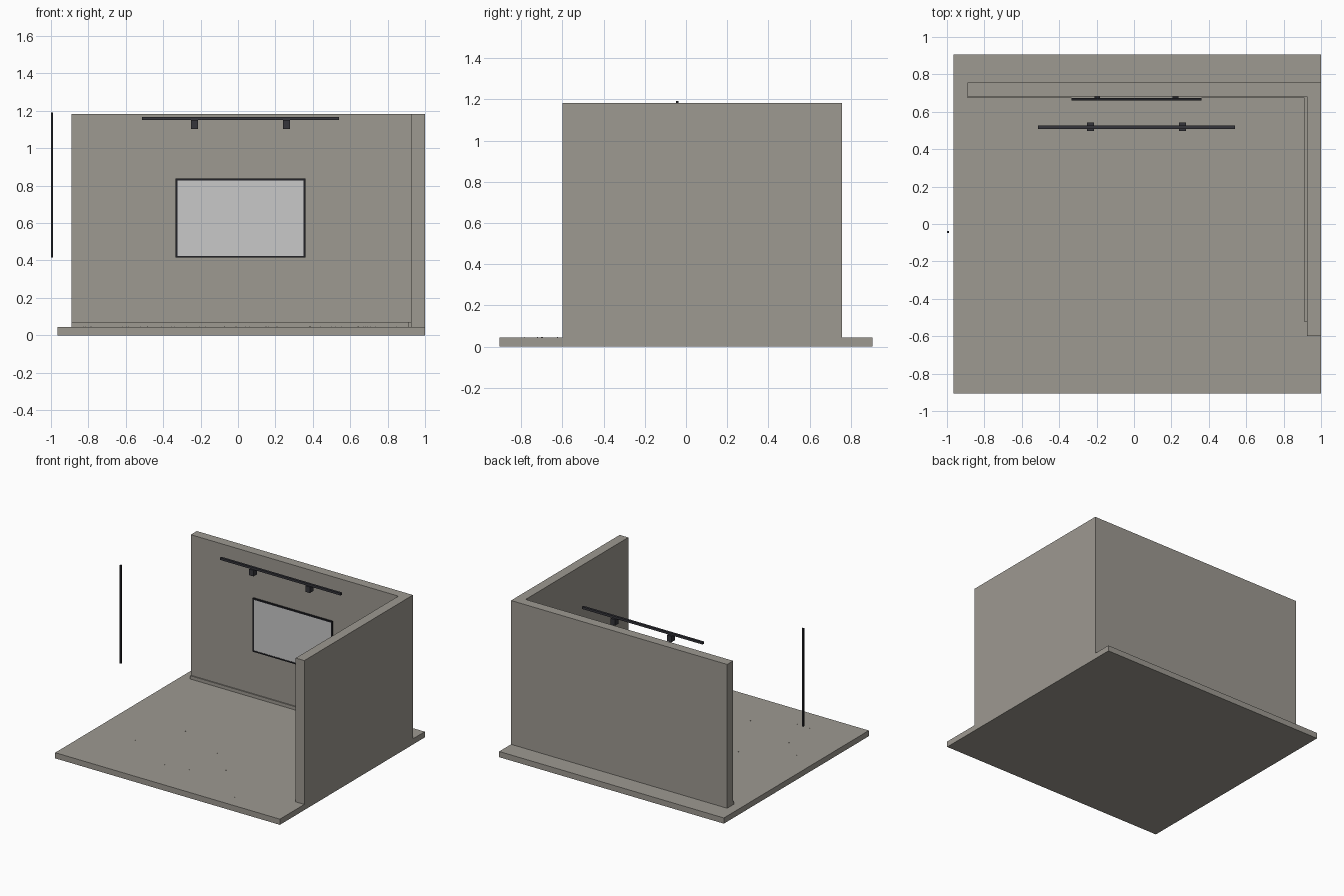
import bpy, bmesh, random
from mathutils import Matrix, Vector

if "Cube" in bpy.data.objects:
    bpy.data.objects.remove(bpy.data.objects["Cube"])


def material(name, rgb):
    m = bpy.data.materials.new(name)
    m.diffuse_color = (*rgb, 1)
    m.use_nodes = True
    m.node_tree.nodes["Principled BSDF"].inputs["Base Color"].default_value = m.diffuse_color
    return m


concrete = material("warm grey concrete", (0.337, 0.319, 0.283))
black = material("black metal", (0.016, 0.016, 0.020))
charcoal = material("charcoal metal", (0.035, 0.035, 0.043))
pale = material("pale grey panel", (0.58, 0.58, 0.58))


def add_box(bm, x, y, z):
    size = Vector((x[1] - x[0], y[1] - y[0], z[1] - z[0]))
    mid = Vector((sum(x), sum(y), sum(z))) / 2
    bmesh.ops.create_cube(bm, size=1, matrix=Matrix.Translation(mid) @ Matrix.Diagonal((*size, 1)))


def finish(name, bm, mat):
    me = bpy.data.meshes.new(name)
    bmesh.ops.recalc_face_normals(bm, faces=bm.faces)
    bm.to_mesh(me)
    bm.free()
    me.materials.append(mat)
    ob = bpy.data.objects.new(name, me)
    bpy.context.collection.objects.link(ob)
    return ob


def box(name, x, y, z, mat):
    bm = bmesh.new()
    add_box(bm, x, y, z)
    return finish(name, bm, mat)


def prism(name, outline, z0, z1, mat):
    """Extrude a flat outline upwards."""
    bm = bmesh.new()
    face = bm.faces.new([bm.verts.new((x, y, z0)) for x, y in outline])
    new = bmesh.ops.extrude_face_region(bm, geom=[face])["geom"]
    for v in new:
        if isinstance(v, bmesh.types.BMVert):
            v.co.z = z1
    return finish(name, bm, mat)


TOP = 0.045  # floor surface

# Floor slab
box("floor", (-0.965, 1.0), (-0.905, 0.905), (0, TOP), concrete)

# Back wall and right wall, then the skirting inside them
box("back_wall", (-0.89, 1.0), (0.682, 0.757), (TOP, 1.182), concrete)
box("right_wall", (0.925, 1.0), (-0.60, 0.682), (TOP, 1.182), concrete)
prism("skirting", [(-0.89, 0.682), (-0.89, 0.673), (0.911, 0.673), (0.911, -0.525),
                   (0.925, -0.525), (0.925, 0.682)], TOP, 0.071, concrete)

# Wall panel: frame bars around a pale board, held by two brackets
x0, x1, z0, z1, bar = -0.333, 0.361, 0.415, 0.837, 0.010
bm = bmesh.new()
for z in ((z0, z0 + bar), (z1 - bar, z1)):
    add_box(bm, (x0, x1), (0.659, 0.673), z)
for x in ((x0, x0 + bar), (x1 - bar, x1)):
    add_box(bm, x, (0.659, 0.673), (z0 + bar, z1 - bar))
finish("panel_frame", bm, black)
box("panel_board", (x0 + bar, x1 - bar), (0.662, 0.672), (z0 + bar, z1 - bar), pale)
for i, x in enumerate((-0.197, 0.222)):
    box(f"panel_bracket_{i + 1}", (x - 0.015, x + 0.015), (0.673, 0.683), (0.76, 0.79), black)

# Light rail with two lamp heads
box("light_rail", (-0.514, 0.541), (0.508, 0.526), (1.150, 1.168), charcoal)
for i, x in enumerate((-0.232, 0.260)):
    box(f"lamp_head_{i + 1}", (x - 0.019, x + 0.019), (0.498, 0.542), (1.103, 1.151), charcoal)

# Free vertical rod at the left
box("vertical_rod", (-1.0, -0.988), (-0.049, -0.037), (0.415, 1.191), black)

# Tiny grit on the floor
random.seed(4)
bm = bmesh.new()
for _ in range(40):
    x, y = random.uniform(-0.9, 0.85), random.uniform(-0.85, 0.6)
    add_box(bm, (x, x + 0.003), (y, y + 0.003), (TOP, TOP + 0.001))
finish("floor_grit", bm, concrete)
